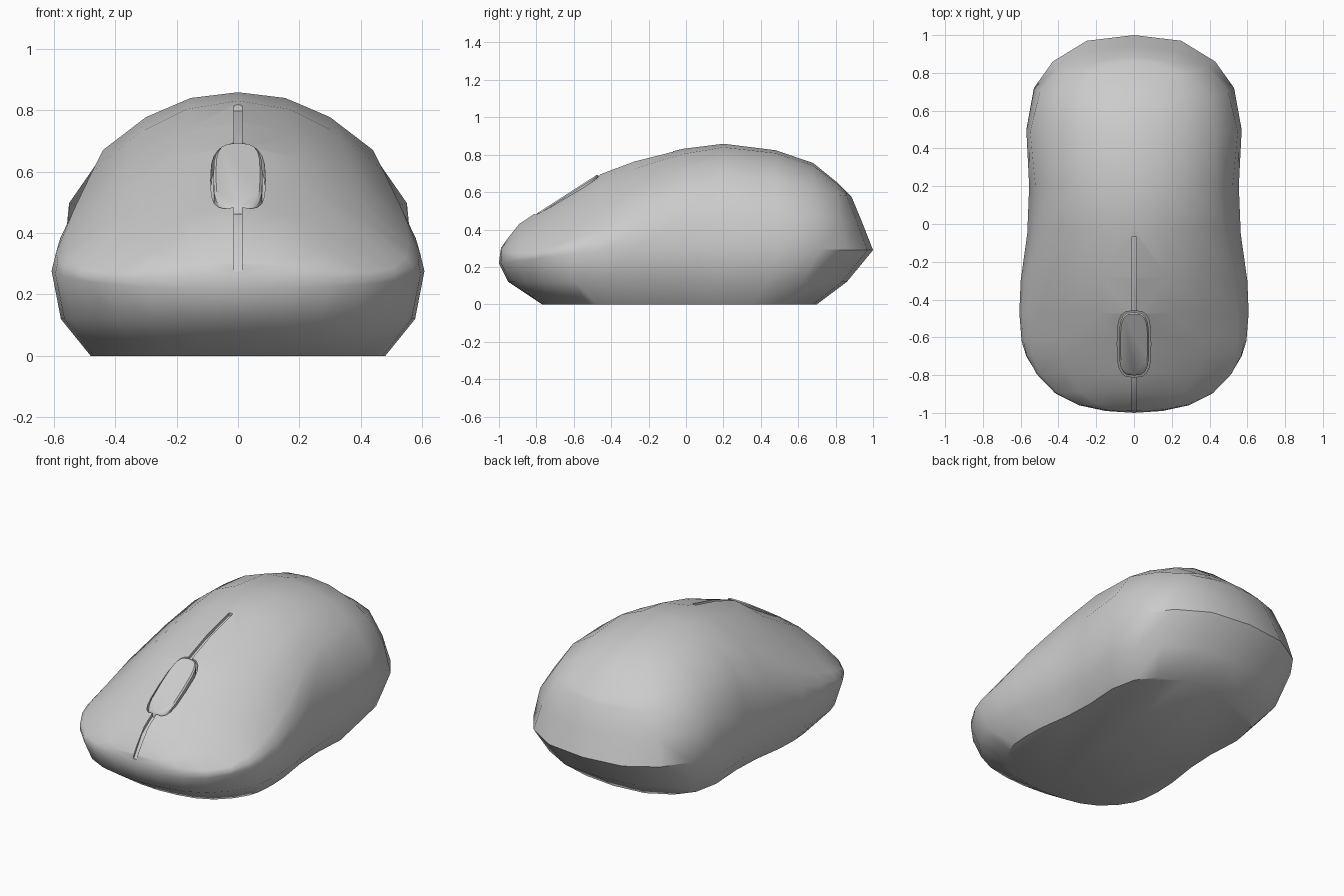
import bpy, bmesh, math

if "Cube" in bpy.data.objects:
    bpy.data.objects.remove(bpy.data.objects["Cube"])


def interp(keys, y):
    if y <= keys[0][0]:
        return keys[0][1]
    for (a, p), (b, q) in zip(keys, keys[1:]):
        if y <= b:
            return p + (q - p) * (y - a) / (b - a)
    return keys[-1][1]


def make(name, bm):
    bmesh.ops.recalc_face_normals(bm, faces=bm.faces)
    me = bpy.data.meshes.new(name)
    bm.to_mesh(me)
    bm.free()
    ob = bpy.data.objects.new(name, me)
    bpy.context.collection.objects.link(ob)
    return ob


def loft(rings, closed=True):
    """Bridge equal-length point rows; closed rows also get end caps."""
    bm = bmesh.new()
    rows = [[bm.verts.new(p) for p in r] for r in rings]
    n = len(rows[0])
    for a, b in zip(rows, rows[1:]):
        for i in range(n if closed else n - 1):
            j = (i + 1) % n
            bm.faces.new((a[i], a[j], b[j], b[i]))
    bm.faces.new(rows[0])
    if closed:
        bm.faces.new(rows[-1])
    return bm


def apply(ob, kind, **settings):
    m = ob.modifiers.new(kind, kind)
    for k, v in settings.items():
        setattr(m, k, v)
    bpy.ops.object.select_all(action='DESELECT')
    bpy.context.view_layer.objects.active = ob
    ob.select_set(True)
    bpy.ops.object.modifier_apply(modifier=m.name)


def smooth(ob):
    bpy.ops.object.select_all(action='DESELECT')
    bpy.context.view_layer.objects.active = ob
    ob.select_set(True)
    bpy.ops.object.shade_smooth_by_angle(angle=math.radians(40))


# Spine height, height of widest line
SPINE = [(-.99, .30), (-.91, .42), (-.83, .475), (-.46, .70), (-.30, .76), (-.08, .82),
         (.14, .86), (.34, .855), (.54, .81), (.72, .74), (.885, .575)]
WIDE_Z = [(-1, .22), (-.6, .27), (0, .30), (1, .29)]
# Half plan outline (x, y) from front centre to back centre
WIDE = [(0, -1), (.15, -.99), (.29, -.96), (.41, -.90), (.51, -.80), (.57, -.70),
        (.595, -.62), (.607, -.47), (.60, -.30), (.565, -.05), (.555, .2), (.57, .5),
        (.53, .72), (.43, .86), (.25, .97), (0, 1)]
# Edge of the top shell
EDGE = [(0, -.99, .30), (.15, -.985, .29), (.29, -.955, .28), (.41, -.89, .275),
        (.50, -.79, .285), (.545, -.69, .32), (.555, -.61, .345), (.555, -.47, .39),
        (.535, -.28, .475), (.475, -.02, .60), (.44, .2, .67), (.43, .48, .67),
        (.40, .68, .62), (.32, .81, .585), (.19, .86, .58), (0, .885, .575)]


def scaled(sx, front, back, z):
    return [(x * sx, y * (front if y < 0 else back), z) for x, y in WIDE]


def crown(u):
    row = []
    for x, y, z in EDGE:
        p = interp([(-.6, 1.6), (.2, 2.2)], y)
        row.append((x * u, y, z + (interp(SPINE, y) - z) * (1 - u ** p)))
    return row


# Body: half shell lofted from base to spine, then mirrored
wide = [(x, y, interp(WIDE_Z, y)) for x, y in WIDE]
mid = []
for a, b in zip(wide, EDGE):
    x, y, z = [(p + q) / 2 for p, q in zip(a, b)]
    bulge = .01 + .04 * math.exp(-((y - .5) / .3) ** 2)
    mid.append((x * (1 + bulge * 2), y, z + bulge * .3))
bm = loft([scaled(.79, .77, .70, 0), scaled(.95, .95, .86, .12), wide, mid, EDGE,
           crown(.68), crown(.35), crown(0)], closed=False)
bmesh.ops.remove_doubles(bm, verts=bm.verts, dist=.0005)
body = make("mouse_body", bm)
apply(body, 'MIRROR', use_clip=True, merge_threshold=.0005)


# Scroll wheel outline lies on a sloped plane
def wheel_ring(grow, dz):
    ring = []
    for i in range(20):
        a = 2 * math.pi * i / 20
        c, s = math.cos(a), math.sin(a)
        x = (.08 + grow) * math.copysign(abs(c) ** .6, c)
        y = -.635 + (.167 + grow) * math.copysign(abs(s) ** .6, s)
        ring.append((x, y, .475 + (y + .81) * .643 + dz))
    return ring


# Seam groove follows the spine, just below the surface
def groove(y0, y1):
    ys = [y0] + [y for y, _ in SPINE if y0 < y < y1] + [y1]
    low = [(y, interp(SPINE, y) - .025) for y in ys]
    outline = low + [(y1, 1.0), (y0, 1.0)]
    return loft([[(x, y, z) for y, z in outline] for x in (-.013, .013)])


cutters = [groove(-1.05, -.75), groove(-.52, -.07),
           loft([wheel_ring(.009, -.07), wheel_ring(.009, .2)])]
for bm in cutters:
    cut = make("cutter", bm)
    cut.hide_render = True
    apply(body, 'BOOLEAN', operation='DIFFERENCE', object=cut, solver='EXACT')
    bpy.data.objects.remove(cut)
smooth(body)

# Scroll wheel, nearly flush in its slot
wheel = make("scroll_wheel", loft([wheel_ring(0, -.075), wheel_ring(0, -.006),
                                   wheel_ring(-.008, .003)]))
smooth(wheel)
